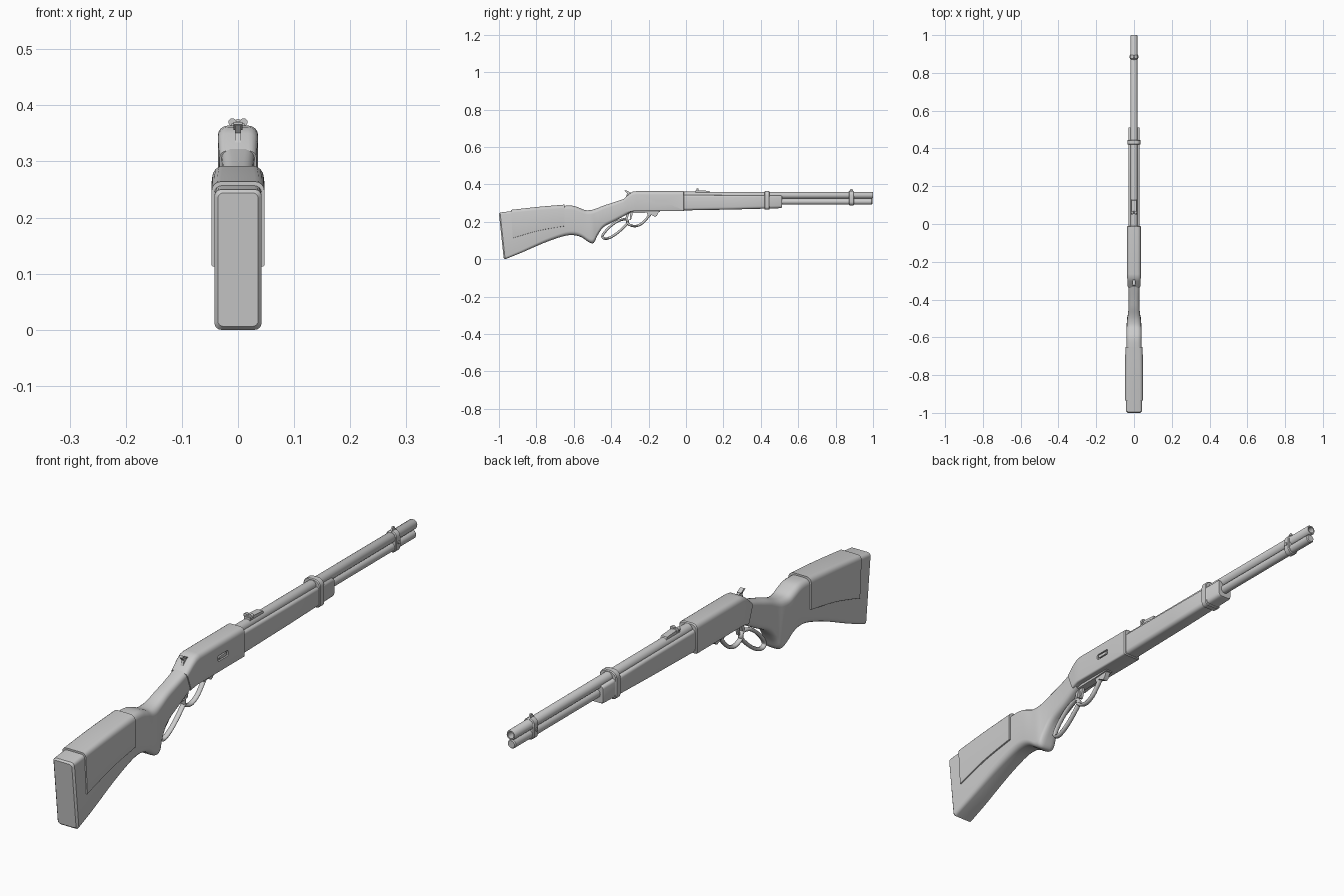
import bpy, bmesh
from math import sin, cos, pi
from mathutils import Vector


def shade(ob, angle=35):
    bpy.ops.object.select_all(action='DESELECT')
    ob.select_set(True)
    bpy.context.view_layer.objects.active = ob
    bpy.ops.object.shade_smooth_by_angle(angle=angle * pi / 180)


def loft(name, rings, angle=35):
    """Skin a list of equal-length point rings and cap both ends."""
    bm = bmesh.new()
    vs = [[bm.verts.new(p) for p in ring] for ring in rings]
    n = len(vs[0])
    for a, b in zip(vs, vs[1:]):
        for i in range(n):
            bm.faces.new((a[i], a[(i + 1) % n], b[(i + 1) % n], b[i]))
    bm.faces.new(vs[0])
    bm.faces.new(vs[-1][::-1])
    bmesh.ops.recalc_face_normals(bm, faces=bm.faces)
    me = bpy.data.meshes.new(name)
    bm.to_mesh(me)
    bm.free()
    ob = bpy.data.objects.new(name, me)
    bpy.context.collection.objects.link(ob)
    shade(ob, angle)
    return ob


def section(yt, zt, yb, zb, w, rt, rb=None, k=4):
    """Rounded rectangle between a top and a bottom point, half width w."""
    rb = rt if rb is None else rb
    top, bot = Vector((0, yt, zt)), Vector((0, yb, zb))
    h = (top - bot).length
    up = (top - bot) / h
    pts = []
    for cx, cv, r, a0 in ((w - rt, h - rt, rt, 0), (rt - w, h - rt, rt, 1),
                          (rb - w, rb, rb, 2), (w - rb, rb, rb, 3)):
        for i in range(k + 1):
            a = (a0 + i / k) * pi / 2
            pts.append(bot + up * (cv + r * sin(a)) + Vector((cx + r * cos(a), 0, 0)))
    return pts


def smooth(rows, n=4, closed=False):
    """Catmull-Rom interpolation of tuples."""
    m, out = len(rows), []
    for i in range(m if closed else m - 1):
        idx = [(i + d) % m if closed else min(max(i + d, 0), m - 1) for d in (-1, 0, 1, 2)]
        a, b, c, d = (rows[j] for j in idx)
        for s in range(n):
            t = s / n
            out.append(tuple(q + t / 2 * (r - p + t * (2*p - 5*q + 4*r - s4 + t * (3*(q - r) + s4 - p)))
                             for p, q, r, s4 in zip(a, b, c, d)))
    return out if closed else out + [rows[-1]]


def circle(y, z, r, n=24, x=0):
    return [(x + r * cos(2*pi*i/n), y, z + r * sin(2*pi*i/n)) for i in range(n)]


def plate(name, pts, w):
    """Flat part: side outline (y, z) given thickness across x."""
    return loft(name, [[(x, y, z) for y, z in pts] for x in (-w, w)])


def wire(name, pts, r, width, closed=False):
    """Rounded bar following a smooth path in the side plane."""
    cu = bpy.data.curves.new(name, 'CURVE')
    cu.dimensions = '3D'
    cu.bevel_depth, cu.bevel_resolution = r, 2
    cu.use_fill_caps = True
    path = smooth(pts, 5, closed)
    sp = cu.splines.new('POLY')
    sp.points.add(len(path) - 1)
    for p, (y, z) in zip(sp.points, path):
        p.co = (0, y, z, 1)
    sp.use_cyclic_u = closed
    ob = bpy.data.objects.new(name, cu)
    ob.scale.x = width
    bpy.context.collection.objects.link(ob)


# Butt stock with pistol grip: top y,z / bottom y,z / half width / corner radius
stock = smooth([
    (-0.994, 0.253, -0.967, 0.003, 0.042, 0.012),
    (-0.90, 0.264, -0.88, 0.038, 0.042, 0.014),
    (-0.76, 0.279, -0.76, 0.090, 0.041, 0.018),
    (-0.66, 0.288, -0.66, 0.125, 0.040, 0.020),
    (-0.605, 0.289, -0.605, 0.132, 0.040, 0.022),
    (-0.57, 0.278, -0.56, 0.121, 0.040, 0.023),
    (-0.54, 0.266, -0.515, 0.092, 0.038, 0.023),
    (-0.51, 0.266, -0.492, 0.092, 0.036, 0.023),
    (-0.48, 0.274, -0.473, 0.130, 0.032, 0.022),
    (-0.44, 0.290, -0.44, 0.175, 0.029, 0.020),
    (-0.39, 0.306, -0.375, 0.210, 0.028, 0.018),
    (-0.32, 0.330, -0.30, 0.252, 0.030, 0.016)])
rings = [section(*s) for s in stock]
rings.insert(0, section(-1.0, 0.247, -0.975, 0.009, 0.036, 0.010))
loft("butt_stock", rings)

# Cheek pad wrapped over the stock
pad = smooth([(-0.936, 0.267, -0.926, 0.116, 0.047, 0.016, 0.002),
              (-0.79, 0.283, -0.79, 0.155, 0.047, 0.018, 0.002),
              (-0.65, 0.295, -0.65, 0.180, 0.046, 0.020, 0.002)])
loft("cheek_pad", [section(*s) for s in pad])

# Receiver with sloped rear
receiver = loft("receiver", [section(*s) for s in (
    (-0.338, 0.322, -0.312, 0.252, 0.033, 0.014, 0.006),
    (-0.302, 0.353, -0.295, 0.257, 0.035, 0.017, 0.006),
    (-0.285, 0.364, -0.28, 0.260, 0.036, 0.018, 0.006),
    (-0.265, 0.367, -0.26, 0.260, 0.036, 0.018, 0.006),
    (-0.014, 0.367, -0.014, 0.260, 0.036, 0.018, 0.006),
    (-0.010, 0.364, -0.010, 0.263, 0.033, 0.016, 0.005))])

# Loading port cut into the right side, with its gate inside
cutter = loft("port_cutter", [[(x, p.y, p.z) for p in (
    Vector((0, -0.136 + q.x, q.z)) for q in section(0, 0.322, 0, 0.301, 0.029, 0.006))]
    for x in (0.030, 0.05)])
cutter.hide_render = True
mod = receiver.modifiers.new("port", 'BOOLEAN')
mod.operation, mod.object = 'DIFFERENCE', cutter
bpy.context.view_layer.objects.active = receiver
bpy.ops.object.modifier_apply(modifier="port")
bpy.data.objects.remove(cutter)
shade(receiver)
loft("loading_gate", [[(x, -0.136 + q.x, q.z) for q in section(0, 0.317, 0, 0.306, 0.022, 0.004)]
                      for x in (0.028, 0.036)])

# Forend
loft("forend", [section(*s) for s in (
    (-0.02, 0.346, -0.02, 0.264, 0.030, 0.010, 0.014),
    (0.25, 0.345, 0.25, 0.269, 0.030, 0.010, 0.014),
    (0.506, 0.343, 0.506, 0.276, 0.030, 0.010, 0.014),
    (0.512, 0.340, 0.512, 0.279, 0.027, 0.009, 0.012))])

# Barrel with bore, and magazine tube
loft("barrel", [circle(-0.02, 0.345, 0.019), circle(0.996, 0.345, 0.018), circle(1.0, 0.345, 0.016),
                circle(1.0, 0.345, 0.012), circle(0.93, 0.345, 0.012)])
loft("magazine_tube", [circle(0.45, 0.311, 0.016), circle(0.993, 0.311, 0.016), circle(0.997, 0.311, 0.013)])


# Barrel bands
def band(name, y0, y1, zt, zb, w, rt, rb):
    e = 0.003
    loft(name, [section(y, zt - d, y, zb + d, w - d, rt - d, rb - d, 6)
                for y, d in ((y0, e), (y0 + e, 0), (y1 - e, 0), (y1, e))])


band("rear_band", 0.420, 0.446, 0.368, 0.268, 0.034, 0.024, 0.016)
band("front_band", 0.872, 0.898, 0.367, 0.290, 0.0215, 0.021, 0.021)
loft("front_band_screw", [[(x, 0.885 + a, z) for a, _, z in circle(0, 0.328, 0.006, 12)]
                          for x in (-0.025, 0.025)])

# Front sight blade
plate("front_sight", [(0.868, 0.362), (0.902, 0.362), (0.893, 0.369), (0.889, 0.379), (0.881, 0.379)], 0.003)

# Rear sight: base, leaf and two ears
plate("rear_sight_base", [(0.05, 0.358), (0.13, 0.358), (0.125, 0.368), (0.08, 0.371), (0.05, 0.371)], 0.012)
plate("rear_sight_leaf", [(0.055, 0.362), (0.068, 0.362), (0.065, 0.374), (0.057, 0.374)], 0.014)
for side in (-1, 1):
    loft("rear_sight_ear", [circle(y, 0.373, 0.007, 16, side * 0.010) for y in (0.055, 0.068)])

# Hammer with spur
plate("hammer", [(-0.325, 0.325), (-0.295, 0.345), (-0.292, 0.358), (-0.305, 0.362),
                 (-0.322, 0.371), (-0.326, 0.367), (-0.315, 0.354)], 0.005)
plate("hammer_spur", [(-0.304, 0.359), (-0.302, 0.363), (-0.322, 0.373), (-0.328, 0.369)], 0.008)

# Trigger, lower plate and lever pivot
plate("trigger", smooth([(-0.305, 0.26), (-0.298, 0.235), (-0.302, 0.212)], 4)
      + smooth([(-0.295, 0.212), (-0.288, 0.235), (-0.283, 0.26)], 4), 0.005)
plate("lower_plate", [(-0.31, 0.262), (-0.31, 0.250), (-0.20, 0.252), (-0.14, 0.256), (-0.14, 0.264)], 0.014)
plate("lever_pivot", [(-0.21, 0.258), (-0.205, 0.236), (-0.185, 0.240), (-0.165, 0.229),
                      (-0.155, 0.236), (-0.145, 0.258)], 0.009)

# Lever: closed finger loop plus trigger guard bow
wire("lever_loop", [(-0.447, 0.125), (-0.425, 0.113), (-0.380, 0.134), (-0.328, 0.178),
                    (-0.310, 0.203), (-0.325, 0.217), (-0.372, 0.203), (-0.422, 0.162)],
     0.0065, 1.5, True)
wire("trigger_guard", [(-0.316, 0.215), (-0.308, 0.191), (-0.272, 0.180), (-0.235, 0.195),
                       (-0.205, 0.226), (-0.185, 0.250)], 0.0065, 1.5)
plate("lever_link", [(-0.325, 0.214), (-0.312, 0.222), (-0.302, 0.252), (-0.318, 0.252)], 0.008)

# Rest the model on the ground
bpy.context.view_layer.update()
low = min((o.matrix_world @ Vector(c)).z for o in bpy.data.objects for c in o.bound_box)
for o in bpy.data.objects:
    o.location.z -= low
